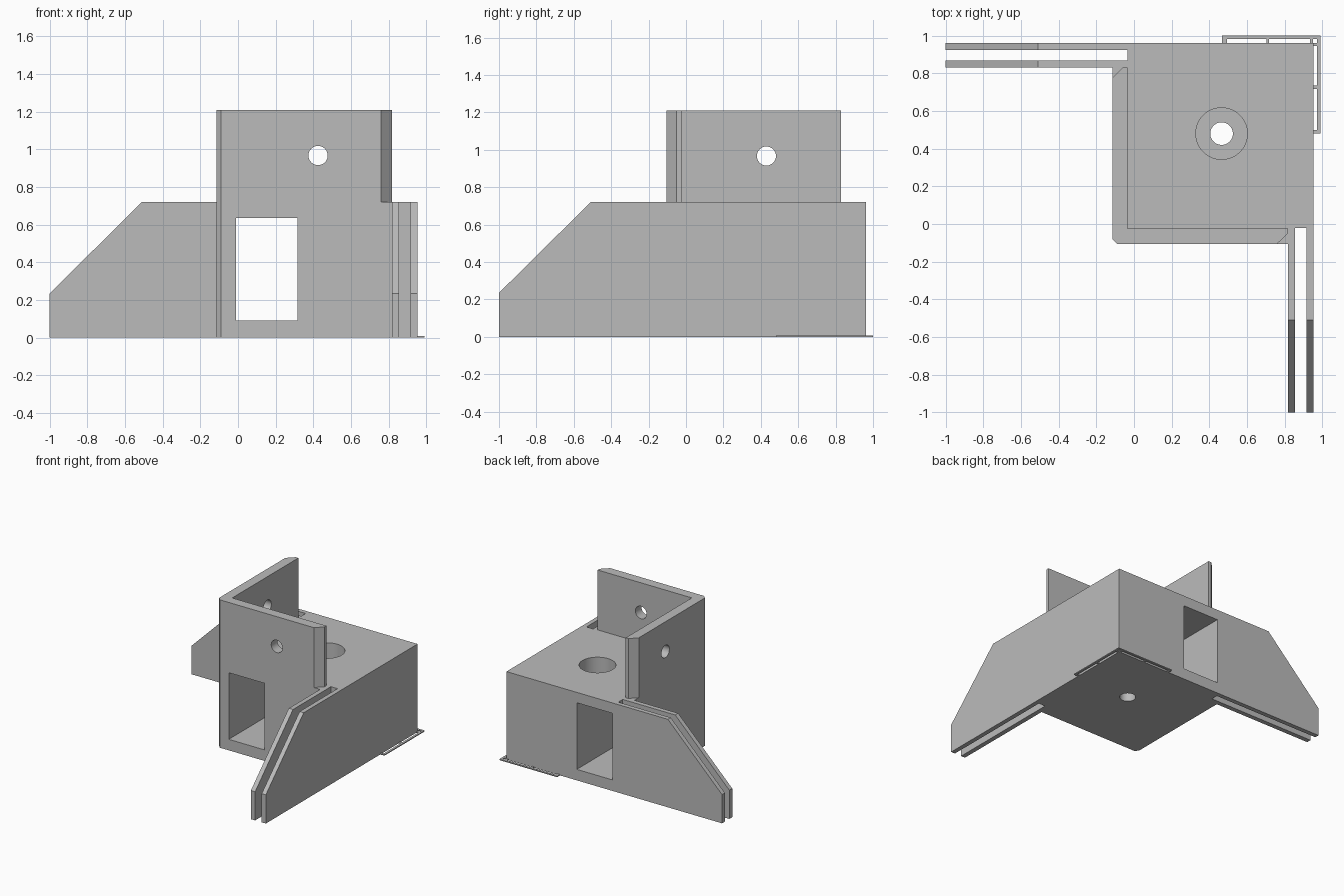
import bpy, bmesh, math
from mathutils import Vector

cube = bpy.data.objects.get("Cube")
if cube:
    bpy.data.objects.remove(cube, do_unlink=True)

grey = bpy.data.materials.new("light_grey_plastic")
grey.use_nodes = True
grey.diffuse_color = (0.5, 0.5, 0.5, 1)
grey.node_tree.nodes["Principled BSDF"].inputs["Base Color"].default_value = (0.5, 0.5, 0.5, 1)


def prism(name, points, axis, lo, hi):
    """Extrude a 2D outline along an axis; the outline uses the other two axes in order."""
    def place(p, d):
        v = list(p)
        v.insert("xyz".index(axis), d)
        return Vector(v)
    bm = bmesh.new()
    face = bm.faces.new([bm.verts.new(place(p, lo)) for p in points])
    new = bmesh.ops.extrude_face_region(bm, geom=[face])["geom"]
    shift = place((0, 0), hi - lo)
    bmesh.ops.translate(bm, vec=shift, verts=[v for v in new if isinstance(v, bmesh.types.BMVert)])
    bmesh.ops.recalc_face_normals(bm, faces=bm.faces)
    mesh = bpy.data.meshes.new(name)
    bm.to_mesh(mesh)
    bm.free()
    mesh.materials.append(grey)
    obj = bpy.data.objects.new(name, mesh)
    bpy.context.collection.objects.link(obj)
    return obj


def rect(a0, a1, b0, b1):
    return [(a0, b0), (a1, b0), (a1, b1), (a0, b1)]


def circle(a, b, r, n=48):
    return [(a + r * math.cos(2 * math.pi * i / n), b + r * math.sin(2 * math.pi * i / n))
            for i in range(n)]


def combine(target, tool, operation):
    """Apply a boolean and discard the tool."""
    tool.hide_render = True
    mod = target.modifiers.new(operation, "BOOLEAN")
    mod.object, mod.operation, mod.solver = tool, operation, "EXACT"
    bpy.context.view_layer.objects.active = target
    bpy.ops.object.modifier_apply(modifier=mod.name)
    bpy.data.objects.remove(tool, do_unlink=True)


# Main dimensions
L, F, R, B = -0.115, -0.105, 0.952, 0.962   # block sides
DECK, TOP, BEVEL = 0.72, 1.21, 0.025
FIN_X, FIN_Y = 0.817, 0.83                  # inner faces of the fins

# Corner block with two slotted fins, drawn as one footprint
footprint = [(L + BEVEL, F), (FIN_X, F), (FIN_X, -1), (0.855, -1), (0.855, -0.02),
             (0.915, -0.02), (0.915, -1), (R, -1), (R, B), (-1, B), (-1, 0.925),
             (-0.035, 0.925), (-0.035, 0.868), (-1, 0.868), (-1, FIN_Y), (L, FIN_Y),
             (L, F + BEVEL)]
body = prism("corner_bracket", footprint, "z", 0, DECK)

# Upright L-shaped wall with chamfered ends
wall = [(L + BEVEL, F), (0.76, F), (FIN_X, -0.05), (FIN_X, -0.025), (-0.035, -0.025),
        (-0.035, FIN_Y), (-0.06, FIN_Y), (L, 0.775), (L, F + BEVEL)]
combine(body, prism("upright_wall", wall, "z", DECK, TOP), "UNION")

# Sloping ends of the fins
slope = [(-0.51, DECK), (-1, 0.235), (-1.1, 0.136), (-1.1, 0.9), (-0.328, 0.9)]
combine(body, prism("front_slope_cutter", slope, "x", 0.7, 1.1), "DIFFERENCE")
combine(body, prism("left_slope_cutter", slope, "y", 0.7, 1.1), "DIFFERENCE")

# Window through the block, front to back
combine(body, prism("window_cutter", rect(-0.01, 0.315, 0.09, 0.635), "y", -0.3, 1.2), "DIFFERENCE")

# Counterbored vertical hole
combine(body, prism("counterbore_cutter", circle(0.465, 0.48, 0.137), "z", 0.09, 0.9), "DIFFERENCE")
combine(body, prism("bolt_hole_cutter", circle(0.465, 0.48, 0.06), "z", -0.1, 0.2), "DIFFERENCE")

# Screw holes in the upright walls
combine(body, prism("front_screw_cutter", circle(0.425, 0.967, 0.051), "y", -0.2, 0.1), "DIFFERENCE")
combine(body, prism("side_screw_cutter", circle(0.43, 0.967, 0.051), "x", -0.2, 0.1), "DIFFERENCE")

bpy.ops.object.select_all(action="DESELECT")
body.select_set(True)
bpy.context.view_layer.objects.active = body
bpy.ops.object.shade_smooth_by_angle(angle=math.radians(30))

# Thin hold-down frame around the back right corner
THIN = 0.008
frame = [(0.467, 0.982), (0.972, 0.982), (0.972, 0.48), (0.99, 0.48), (0.99, 1), (0.467, 1)]
prism("hold_down_frame", frame, "z", 0, THIN)
for i, (start, width) in enumerate([(0.467, 0.027), (0.703, 0.015), (0.935, 0.015)]):
    prism(f"back_tab_{i + 1}", rect(start, start + width, B, 0.982), "z", 0, THIN)
for i, (start, width) in enumerate([(0.48, 0.018), (0.716, 0.018), (0.945, 0.017)]):
    prism(f"side_tab_{i + 1}", rect(R, 0.972, start, start + width), "z", 0, THIN)
